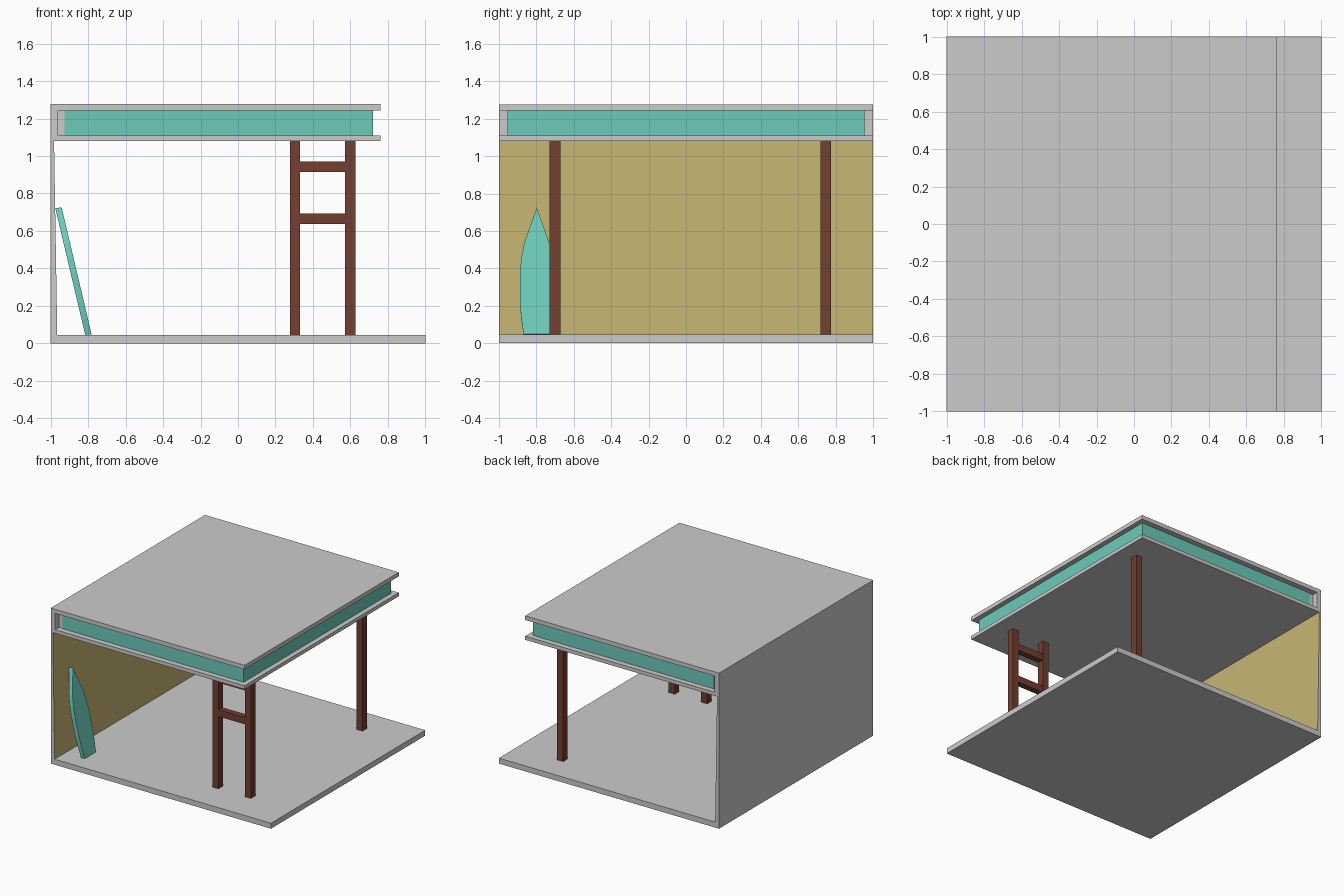
import bpy, bmesh

if "Cube" in bpy.data.objects:
    bpy.data.objects.remove(bpy.data.objects["Cube"])


def material(name, rgb):
    m = bpy.data.materials.new(name)
    m.diffuse_color = (*rgb, 1)
    m.use_nodes = True
    m.node_tree.nodes["Principled BSDF"].inputs["Base Color"].default_value = m.diffuse_color
    return m


TEAL = material("teal", (0.15, 0.60, 0.49))
BROWN = material("brown", (0.17, 0.05, 0.03))
YELLOW = material("yellow", (0.57, 0.47, 0.17))


def prism(name, bottom, offset, mat=None):
    """Extrude a 3D outline along an offset vector."""
    bm = bmesh.new()
    face = bm.faces.new([bm.verts.new(p) for p in bottom])
    ext = bmesh.ops.extrude_face_region(bm, geom=[face], use_keep_orig=True)
    moved = [v for v in ext["geom"] if isinstance(v, bmesh.types.BMVert)]
    bmesh.ops.translate(bm, verts=moved, vec=offset)
    bmesh.ops.recalc_face_normals(bm, faces=bm.faces)
    mesh = bpy.data.meshes.new(name)
    bm.to_mesh(mesh)
    bm.free()
    ob = bpy.data.objects.new(name, mesh)
    bpy.context.collection.objects.link(ob)
    if mat:
        mesh.materials.append(mat)
    return ob


def box(name, x, y, z, mat=None):
    outline = [(x[0], y[0], z[0]), (x[1], y[0], z[0]),
               (x[1], y[1], z[0]), (x[0], y[1], z[0])]
    return prism(name, outline, (0, 0, z[1] - z[0]), mat)


# Floor and the two roof slabs
box("floor", (-1, 1), (-1, 1), (0, 0.045))
box("lower_roof_slab", (-1, 0.76), (-1, 1), (1.08, 1.11))
box("upper_roof_slab", (-1, 0.76), (-1, 1), (1.243, 1.277))

# Wall, tapering upward, with a yellow inner face
wall = prism("wall", [(-1, -1, 0.045), (-0.965, -1, 0.045),
                      (-0.982, -1, 1.08), (-1, -1, 1.08)], (0, 2, 0))
wall.data.materials.append(None)
wall.data.materials.append(YELLOW)
for p in wall.data.polygons:
    if p.normal.x > 0.9:
        p.material_index = 1

# Fascia band between the slabs
box("fascia_wall", (-1, -0.96), (-1, 1), (1.11, 1.243))
box("fascia_joint", (-0.96, -0.925), (-0.95, 0.95), (1.11, 1.243))
box("fascia_band", (-0.925, 0.72), (-0.955, 0.955), (1.11, 1.243), TEAL)

# Posts: a braced pair at the front, a single one at the back
LEFT, RIGHT = (0.277, 0.332), (0.572, 0.627)
for name, x, y in (("front_post_left", LEFT, -0.70),
                   ("front_post_right", RIGHT, -0.70),
                   ("back_post", RIGHT, 0.747)):
    box(name, x, (y - 0.029, y + 0.029), (0.045, 1.08), BROWN)
for i, z in enumerate((0.665, 0.943)):
    box(f"post_rung_{i + 1}", (LEFT[1], RIGHT[0]), (-0.725, -0.675),
        (z - 0.028, z + 0.028), BROWN)

# Surfboard leaning on the wall: half widths by height, mirrored
half = [(0.07, 0.045), (0.083, 0.13), (0.09, 0.22), (0.09, 0.37),
        (0.083, 0.45), (0.068, 0.53)]
outline = [(w, z) for w, z in half] + [(0, 0.722)] + [(-w, z) for w, z in reversed(half)]
prism("surfboard", [(-0.805 - 0.236 * z, -0.798 + w, z) for w, z in outline],
      (0.034, 0, 0.003), TEAL)
